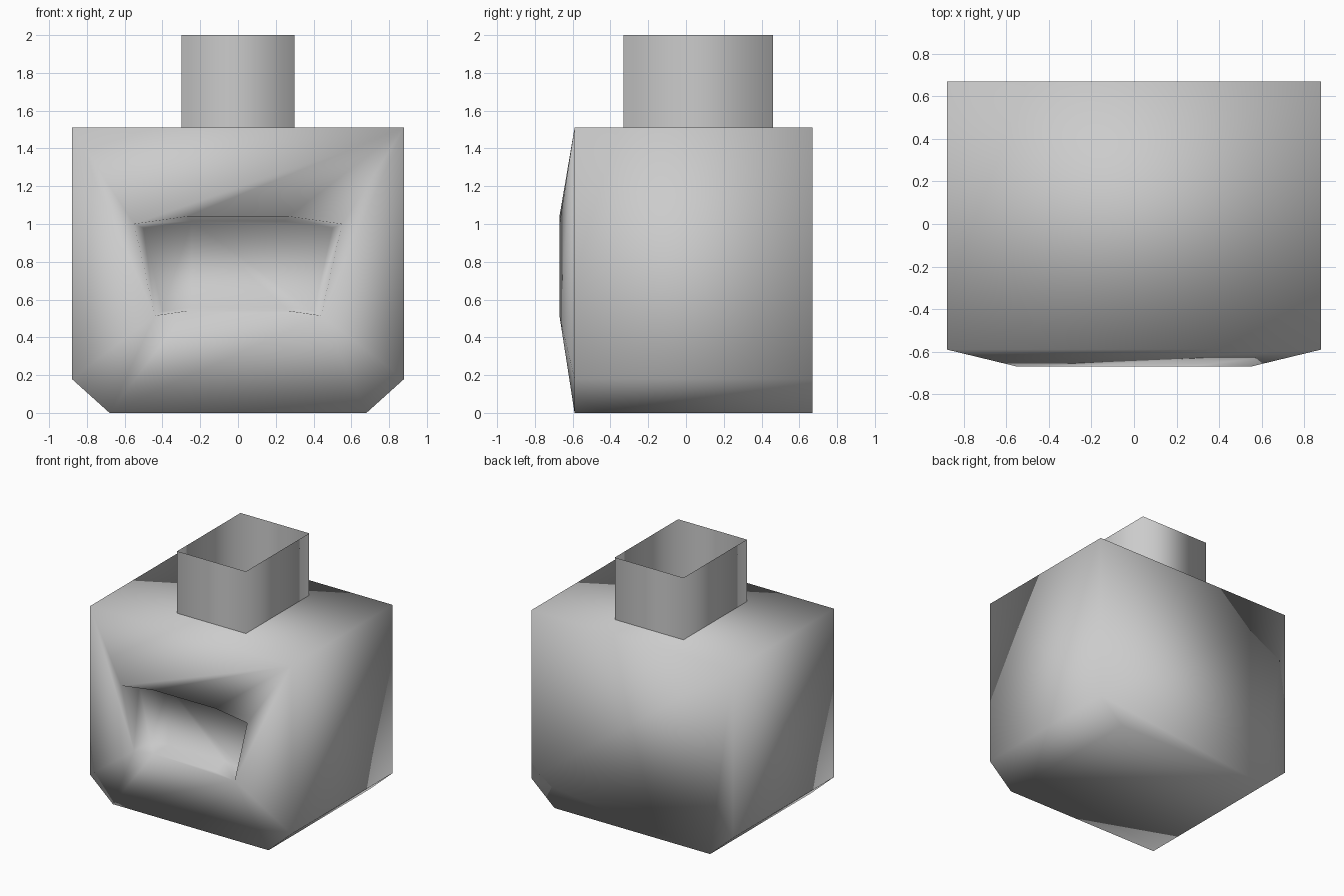
import bpy
import bmesh

cube = bpy.data.objects.get("Cube")
if cube:
    bpy.data.objects.remove(cube, do_unlink=True)

grey = bpy.data.materials.new("plain grey")
grey.use_nodes = True
colour = (0.6, 0.6, 0.6, 1)
grey.diffuse_color = colour
grey.node_tree.nodes["Principled BSDF"].inputs["Base Color"].default_value = colour


def mirrored(half):
    """Close a right-hand profile, listed top to bottom, with its mirror image."""
    return half + [(-x, z) for x, z in reversed(half)]


def ring(bm, outline, y):
    return [bm.verts.new((x, y, z)) for x, z in outline]


def bridge(bm, a, b):
    for i in range(len(a)):
        j = (i + 1) % len(a)
        bm.faces.new((a[i], a[j], b[j], b[i]))


def finish(bm, name):
    bmesh.ops.recalc_face_normals(bm, faces=bm.faces)
    for face in bm.faces:
        face.smooth = True
    mesh = bpy.data.meshes.new(name)
    bm.to_mesh(mesh)
    bm.free()
    mesh.materials.append(grey)
    obj = bpy.data.objects.new(name, mesh)
    bpy.context.collection.objects.link(obj)
    return obj


# Body: box with clipped lower corners and a raised, recessed mouth
bm = bmesh.new()
shell = mirrored([(0.88, 1.51), (0.88, 0.18), (0.68, 0)])
lips = mirrored([(0.27, 1.04), (0.55, 1.0), (0.44, 0.515), (0.27, 0.54)])
throat = [(x * 0.91, 0.77 + (z - 0.77) * 0.91) for x, z in lips]

front = ring(bm, shell, -0.59)
back = ring(bm, shell, 0.67)
bridge(bm, front, back)
bm.faces.new(back)

lip = ring(bm, lips, -0.67)
inner = ring(bm, throat, -0.52)
bridge(bm, lip, inner)
bm.faces.new(inner)

# Face panels between the box edge and the lips
bm.faces.new((front[5], front[0], lip[1], lip[0], lip[7], lip[6]))
bm.faces.new((front[2], front[3], lip[5], lip[4], lip[3], lip[2]))
for top, side, low, upper, lower in ((0, 1, 2, 1, 2), (5, 4, 3, 6, 5)):
    bm.faces.new((front[top], front[side], lip[lower], lip[upper]))
    bm.faces.new((front[side], front[low], lip[lower]))
finish(bm, "body")

# Neck: open square tube on top
bm = bmesh.new()
corners = [(-0.3, -0.33), (0.3, -0.33), (0.3, 0.46), (-0.3, 0.46)]
base, rim = ([bm.verts.new((x, y, z)) for x, y in corners] for z in (1.51, 2))
bridge(bm, base, rim)
finish(bm, "neck")
